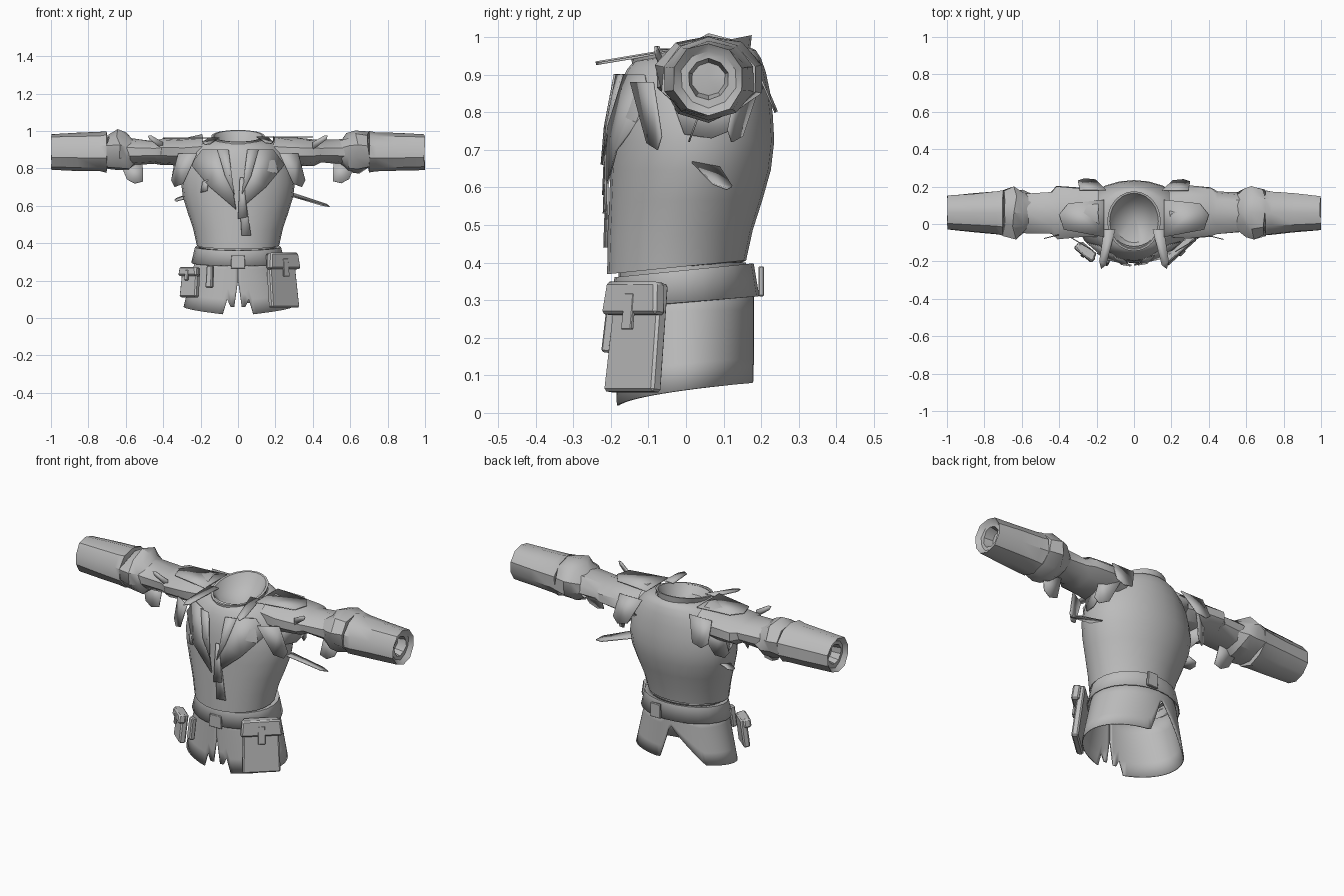
import bpy, bmesh, random
from math import sin, cos, pi, radians, sqrt
from mathutils import Matrix, Vector

default_cube = bpy.data.objects.get("Cube")
if default_cube:
    bpy.data.objects.remove(default_cube)
rng = random.Random(4)
SIDES = {"left_": 1, "right_": -1}

GREY = (0.5, 0.5, 0.5, 1)
cloth = bpy.data.materials.new("grey cloth")
cloth.use_nodes = True
cloth.diffuse_color = GREY
cloth.node_tree.nodes["Principled BSDF"].inputs["Base Color"].default_value = GREY


def finish(name, bm, thickness=0, angle=35):
    """Turn a bmesh into a shaded object, thickened if it is a single sheet."""
    mesh = bpy.data.meshes.new(name)
    bm.to_mesh(mesh)
    bm.free()
    mesh.materials.append(cloth)
    mesh.shade_smooth()
    mesh.set_sharp_from_angle(angle=radians(angle))
    ob = bpy.data.objects.new(name, mesh)
    bpy.context.collection.objects.link(ob)
    if thickness:
        ob.modifiers.new("thickness", "SOLIDIFY").thickness = thickness


def skin(name, rows, closed=True, tip=None, thickness=0):
    """Join rows of points with faces; tip closes the last row with a fan."""
    bm = bmesh.new()
    rings = [[bm.verts.new(point) for point in row] for row in rows]
    count = len(rows[0])
    for lower, upper in zip(rings, rings[1:]):
        for i in range(count if closed else count - 1):
            j = (i + 1) % count
            bm.faces.new((lower[i], lower[j], upper[j], upper[i]))
    if tip:
        centre = bm.verts.new(tip)
        for i in range(count):
            bm.faces.new((rings[-1][i], rings[-1][(i + 1) % count], centre))
    finish(name, bm, thickness)


def oval(z, half_width, front, back, tilt=0, sides=24):
    """Level ring that starts at the front; tilt raises its back."""
    points = []
    for i in range(sides):
        a = 2 * pi * i / sides
        y = (front + back) / 2 - (back - front) / 2 * cos(a)
        points.append((half_width * sin(a), y, z + tilt * y))
    return points


# Torso: swells from hem to chest, then rounds over to the neck
HEM = Vector((0.22, -0.21, 0.16))
CHEST = Vector((0.305, -0.2, 0.235))
NECK = Vector((0.14, -0.12, 0.17))
HEM_Z, CHEST_Z, NECK_Z = 0.39, 0.7, 0.955


def body(z):
    """Half width, front and back of the torso at a height."""
    if z < CHEST_Z:
        t = (z - HEM_Z) / (CHEST_Z - HEM_Z)
        return HEM.lerp(CHEST, (1 - cos(t * pi)) / 4 + t / 2)
    t = min(1, (z - CHEST_Z) / (NECK_Z - CHEST_Z))
    return CHEST.lerp(NECK, 1 - sqrt(1 - t * t))


def on_chest(x, z, gap):
    """Point just in front of the chest."""
    half_width, front, back = body(z)
    bulge = sqrt(max(0, 1 - (x / half_width) ** 2))
    return (x, (front + back) / 2 - (back - front) / 2 * bulge - gap, z)


STEPS = 10
torso = [oval(HEM_Z, 0.18, -0.17, 0.13)]
for k in range(STEPS + 1):
    t = sin(k / STEPS * pi / 2)
    z = HEM_Z + (NECK_Z - HEM_Z) * t
    torso.append(oval(z, *body(z), 0.1 * (2 * t - 1) ** 2))
skin("torso", torso)

# Standing collar, folded over into a sunken neck
skin("collar", [oval(0.92, 0.125, -0.14, 0.17, 0.2), oval(0.97, 0.143, -0.145, 0.175, 0.2),
                oval(0.97, 0.13, -0.135, 0.165, 0.2), oval(0.92, 0.1, -0.1, 0.13, 0.2)],
     tip=(0.01, 0.03, 0.87))

# Waistband and belt
skin("waistband", [oval(z, 0.2, -0.18, 0.16) for z in (0.33, 0.4)])
skin("belt", [oval(0.295, 0.25, -0.205, 0.195, 0.08), oval(0.38, 0.23, -0.19, 0.18, 0.1),
              oval(0.38, 0.2, -0.18, 0.16, 0.1)], thickness=0.006)


# Skirt: hem climbs to the back, with a front slit, two notches and a back vent
def hem_height(i, count):
    a = 360 * i / count
    away = min(a, 360 - a)
    if away == 0:
        return 0.2
    if away < 12:
        return 0.06
    if away == 12:
        return 0.1
    low = 0.01 + 0.07 * sin(radians(away / 2))
    steep = 0.014 if a < 186 else 0.005
    return max(low, 0.28 - steep * abs(a - 186))


COLUMNS, ROWS, WAIST = 90, 4, 0.34
skirt = []
for k in range(ROWS + 1):
    row = []
    for i in range(COLUMNS + 1):
        drop = (WAIST - hem_height(i, COLUMNS)) * k / ROWS
        a = 2 * pi * i / COLUMNS
        row.append(((0.215 + drop / 4) * sin(a), -0.005 - 0.18 * cos(a), WAIST - drop))
    skirt.append(row)
skin("skirt", skirt, closed=False, thickness=0.006)


def block(name, place, size, turn=0, lean=0):
    """Bevelled box, slightly wider at the bottom."""
    bm = bmesh.new()
    bmesh.ops.create_cube(bm, size=1, matrix=Matrix.Diagonal((*size, 1)))
    for v in bm.verts:
        if v.co.z < 0:
            v.co.x *= 1.1
    bmesh.ops.bevel(bm, geom=bm.edges[:], offset=min(size) / 5, segments=1, affect="EDGES")
    bm.transform(Matrix.Translation(place) @ Matrix.Rotation(radians(turn), 4, "Z")
                 @ Matrix.Rotation(radians(lean), 4, "X"))
    finish(name, bm)


# Hip pouches with flaps and straps
def pouch(name, place, width, height, turn):
    place = Vector(place)
    outward = Matrix.Rotation(radians(turn), 3, "Z") @ Vector((0, -1, 0))
    up = Vector((0, 0, height))
    block(name, place, (width, 0.035, height), turn, -7)
    block(name + "_flap", place + up * 0.36 + outward * 0.01,
          (width * 1.1, 0.04, height * 0.3), turn, -7)
    block(name + "_strap", place + up * 0.24 + outward * 0.03,
          (width / 5, 0.012, height / 3), turn, -7)


pouch("large_pouch", (0.235, -0.13, 0.2), 0.18, 0.29, 42)
pouch("small_pouch", (-0.255, -0.145, 0.19), 0.105, 0.16, -40)
block("belt_tool", (-0.15, -0.2, 0.22), (0.035, 0.03, 0.12), -25, -7)
block("back_loop", (0.05, 0.2, 0.35), (0.06, 0.015, 0.08))
block("belt_buckle", (0, -0.2, 0.3), (0.07, 0.01, 0.07))


# Sleeves, elbow wraps and cuffs: distance out, half depth, half height
def tube(name, side, profile, ragged, sides=10):
    middle = Vector((0, 0.06, 0.888))
    rows = []
    for x, depth, height in profile:
        ring = []
        for i in range(sides):
            a = side * 2 * pi * (i + 0.5) / sides
            wobble = 1 + rng.uniform(-ragged, ragged)
            slide = rng.uniform(-ragged, 0) / 5
            ring.append(middle + Vector((side * (x + slide), depth * wobble * cos(a),
                                         height * wobble * sin(a))))
        rows.append(ring)
    skin(name, rows, tip=middle + Vector((side * profile[-1][0], 0, 0)))


for label, side in SIDES.items():
    tube(label + "sleeve", side, [(0.2, 0.13, 0.09), (0.3, 0.145, 0.075), (0.42, 0.14, 0.07),
                                  (0.45, 0.115, 0.06), (0.58, 0.11, 0.07), (0.7, 0.1, 0.08)], 0.08)
    tube(label + "elbow_wrap", side, [(0.56, 0.1, 0.07), (0.6, 0.125, 0.1),
                                      (0.65, 0.135, 0.11), (0.71, 0.12, 0.1)], 0.12)
    tube(label + "cuff", side, [(0.7, 0.09, 0.08), (0.705, 0.125, 0.11), (0.74, 0.12, 0.105),
                                (0.86, 0.108, 0.1), (1, 0.095, 0.097), (0.98, 0.075, 0.075),
                                (0.98, 0.055, 0.055), (0.93, 0.045, 0.045)], 0.03)


def sheet(name, points):
    bm = bmesh.new()
    face = bm.faces.new([bm.verts.new(p) for p in points])
    bmesh.ops.triangulate(bm, faces=[face])
    finish(name, bm, thickness=0.005, angle=20)


# Lapels and placket lie on the chest
def chest_piece(name, outline, gap, side=1):
    sheet(name, [on_chest(side * x, z, gap) for x, z in outline])


for label, side in SIDES.items():
    chest_piece(label + "lapel", [(0.01, 0.58), (0.15, 0.7), (0.25, 0.82), (0.19, 0.9),
                                  (0.1, 0.9), (0.04, 0.76)], 0.015, side)
    chest_piece(label + "inner_lapel", [(0.02, 0.66), (0.07, 0.76), (0.11, 0.9),
                                        (0.05, 0.9)], 0.022, side)
chest_piece("placket", [(0.02, 0.44), (0.07, 0.44), (0.04, 0.64), (0.01, 0.6)], 0.012)
chest_piece("placket_fold", [(0, 0.53), (0.05, 0.54), (0.03, 0.75), (0.01, 0.75)], 0.016)
chest_piece("chest_patch", [(0.2, 0.67), (0.165, 0.68), (0.16, 0.74), (0.19, 0.73)], 0.012, -1)


# Torn strips run from a root to a ragged tip
def strip(name, root, tip, across, sides=SIDES):
    root, tip, across = Vector(root), Vector(tip), Vector(across)
    shape = [root - across, root + across, root.lerp(tip, 0.8) + across * 0.8,
             tip + across * 0.2, root.lerp(tip, 0.9) - across * 0.6]
    for label in sides:
        sheet(label + name, [(SIDES[label] * p.x, p.y, p.z) for p in shape])


strip("collar_point", (0.13, -0.03, 0.965), (0.17, -0.24, 0.93), (0.03, 0, 0))
strip("shoulder_flap", (0.16, 0.03, 0.965), (0.4, 0.03, 0.965), (0, 0.1, 0))
strip("back_yoke", (0.22, 0.18, 0.94), (0.25, 0.24, 0.8), (0.07, 0, 0))
strip("armpit_front", (0.27, -0.115, 0.88), (0.33, -0.08, 0.7), (0.05, 0.03, 0))
strip("armpit_back", (0.28, 0.17, 0.88), (0.32, 0.13, 0.72), (0.05, -0.03, 0))
strip("armpit_lining", (0.3, 0.05, 0.84), (0.31, 0.05, 0.73), (0.02, 0.09, 0))
strip("elbow_shred", (0.57, 0.05, 0.83), (0.54, 0.01, 0.72), (0.06, 0, 0))
strip("sleeve_spike", (0.4, -0.06, 0.92), (0.48, -0.08, 0.97), (0, 0, 0.02))
strip("side_shred", (0.28, 0.05, 0.66), (0.49, 0.1, 0.595), (0, 0.04, -0.01), ["left_"])
strip("side_shred", (0.28, 0.05, 0.65), (0.34, 0.06, 0.63), (0, 0.04, 0.01), ["right_"])
